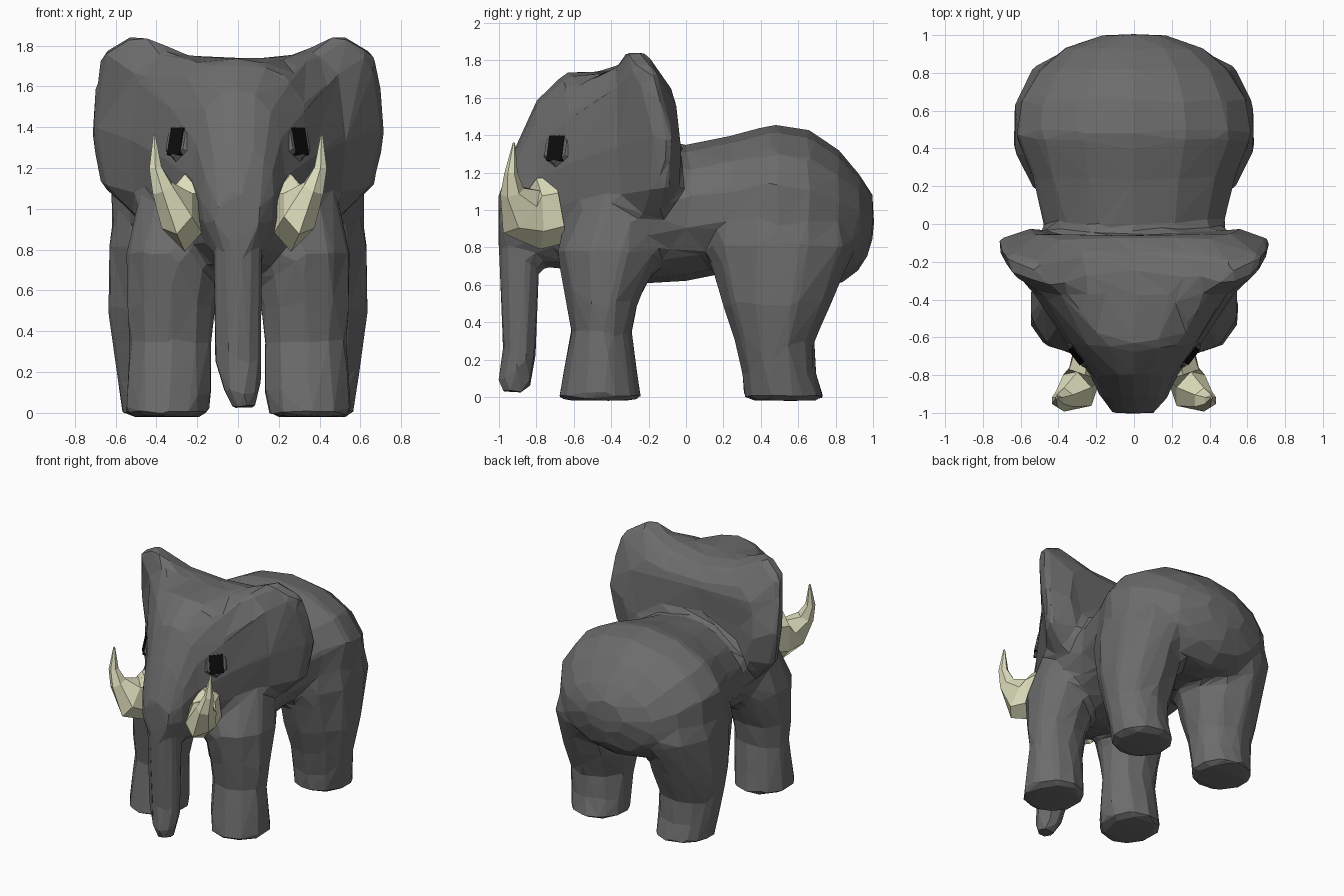
import bpy, bmesh
from math import cos, sin, pi
from mathutils import Vector

if "Cube" in bpy.data.objects:
    bpy.data.objects.remove(bpy.data.objects["Cube"])


def material(name, rgb):
    m = bpy.data.materials.new(name)
    m.diffuse_color = (*rgb, 1)
    m.use_nodes = True
    m.node_tree.nodes["Principled BSDF"].inputs["Base Color"].default_value = m.diffuse_color
    return m


GREY = material("hide_grey", (0.15, 0.15, 0.15))
IVORY = material("ivory", (0.72, 0.72, 0.5))
BLACK = material("eye_black", (0.004, 0.004, 0.004))


def skin(bm, rings):
    """Bridge equal-length rings of points and cap both ends."""
    loops = [[bm.verts.new(p) for p in r] for r in rings]
    n = len(loops[0])
    for a, b in zip(loops, loops[1:]):
        for i in range(n):
            bm.faces.new((a[i], a[(i + 1) % n], b[(i + 1) % n], b[i]))
    bm.faces.new(loops[0])
    bm.faces.new(loops[-1])


def tube(bm, path, sides, axis=None, mirror=1):
    """Elliptical tube; path rows are x, y, z, half-width, half-depth."""
    pts = [Vector(p[:3]) for p in path]
    rings = []
    for i, (c, row) in enumerate(zip(pts, path)):
        t = Vector(axis) if axis else (
            pts[min(i + 1, len(pts) - 1)] - pts[max(i - 1, 0)]).normalized()
        u = (Vector((1, 0, 0)) - t * t.x).normalized()
        v = t.cross(u)
        ring = []
        for k in range(sides):
            a = 2 * pi * (k + 0.5) / sides
            p = c + u * cos(a) * row[3] + v * sin(a) * row[4]
            ring.append((p.x * mirror, p.y, p.z))
        rings.append(ring)
    skin(bm, rings)


def head_ring(y, crown, chin, width, lift, bow):
    """Oval section whose upper corners are lifted into ears."""
    ring = []
    for k in range(16):
        a = 2 * pi * k / 16
        b = min(a, 2 * pi - a)
        z = (crown + chin) / 2 + (crown - chin) / 2 * cos(b)
        z += lift * max(0, sin(1.5 * b)) ** 3
        ring.append((width * sin(a), y - bow * (z - 1.3) ** 2, z))
    return ring


def finish(bm, name, mat):
    bmesh.ops.recalc_face_normals(bm, faces=bm.faces)
    me = bpy.data.meshes.new(name)
    bm.to_mesh(me)
    bm.free()
    me.materials.append(mat)
    ob = bpy.data.objects.new(name, me)
    bpy.context.collection.objects.link(ob)
    return ob


bm = bmesh.new()

# Torso: y, top, bottom, half-width
torso = [(-.58, 1.15, .66, .34), (-.3, 1.3, .60, .49), (0, 1.35, .62, .49),
         (.25, 1.40, .67, .55), (.47, 1.46, .65, .64), (.66, 1.43, .6, .61),
         (.82, 1.32, .6, .51), (.93, 1.19, .68, .38), (1, 1.08, .86, .17)]
tube(bm, [(0, y, (t + b) / 2, w, (t - b) / 2) for y, t, b, w in torso],
     14, (0, 1, 0))

# Legs
front_leg = [(.35, -.46, -.02, .215, .23), (.34, -.46, .1, .22, .205),
             (.33, -.45, .35, .21, .165), (.33, -.45, .5, .225, .19),
             (.31, -.41, .78, .25, .29), (.25, -.33, 1.1, .24, .22)]
rear_leg = [(.36, .525, -.02, .215, .225), (.37, .5, .12, .225, .2),
            (.38, .475, .3, .24, .215), (.375, .485, .5, .275, .295),
            (.365, .51, .82, .28, .41), (.3, .5, 1.15, .28, .32)]
for side in (1, -1):
    for leg in (front_leg, rear_leg):
        tube(bm, leg, 10, (0, 0, 1), side)

# Trunk: y, z, half-width, half-depth
trunk = [(-.89, 1.1, .13, .07), (-.89, .95, .17, .125), (-.89, .8, .13, .12),
         (-.89, .25, .125, .095), (-.91, .1, .095, .1), (-.92, .02, .06, .075)]
tube(bm, [(max(0, .03 - z * .12), y, z, w, d) for y, z, w, d in trunk],
     8, (0, 0, 1))

# Tail
tube(bm, [(0, .93, 1.08, .06, .05), (0, .97, .95, .055, .05),
          (0, .93, .74, .055, .05)], 6, (0, 0, 1))

# Head with flared ears: y, crown, chin, half-width, ear lift, bow
head = [(-.02, 1.6, .93, .55, .18, .45), (-.08, 1.7, .85, .735, .34, .45),
        (-.17, 1.73, .82, .70, .34, .45), (-.37, 1.74, .78, .53, .22, 0),
        (-.64, 1.74, .68, .35, .08, 0), (-.8, 1.59, .7, .23, .03, 0),
        (-.92, 1.32, .75, .18, 0, 0), (-1.005, 1.07, .82, .11, 0, 0)]
skin(bm, [head_ring(*row) for row in head])

# Fuse everything into one faceted hide
body = finish(bm, "body", GREY)
m = body.modifiers.new("fuse", 'REMESH')
m.mode = 'VOXEL'
m.voxel_size = 0.027
m = body.modifiers.new("soften", 'SMOOTH')
m.factor = 0.5
m.iterations = 10
m = body.modifiers.new("facets", 'DECIMATE')
m.ratio = 0.03

# Tusks
tusk = [(.24, -.68, 1, .09, .18), (.26, -.79, .98, .1, .19),
        (.3, -.88, .99, .1, .15), (.37, -.93, 1.1, .06, .065),
        (.405, -.935, 1.2, .035, .035), (.41, -.92, 1.36, .006, .006)]
for side, label in ((1, "right"), (-1, "left")):
    bm = bmesh.new()
    tube(bm, tusk, 6, None, side)
    finish(bm, "tusk_" + label, IVORY)

# Eyes and eyelids, seated on the head surface
dg = bpy.context.evaluated_depsgraph_get()
hide = body.evaluated_get(dg)
for side, label in ((1, "right"), (-1, "left")):
    start = Vector((side * .65, -.93, 1.33))
    target = Vector((side * .265, -.67, 1.33))
    hit, loc, _, _ = hide.ray_cast(start, (target - start).normalized())
    if not hit:
        loc = target
    facing = Vector((side * .78, -.6, .2)).normalized()
    for name, sides, r1, r2, depth, mat in (
            ("eyelid_", 6, .125, .08, .05, GREY),
            ("eye_", 4, .09, .085, .056, BLACK)):
        bm = bmesh.new()
        bmesh.ops.create_cone(bm, cap_ends=True, segments=sides, radius1=r1,
                              radius2=r2, depth=depth)
        if sides == 4:
            for v in bm.verts:
                v.co.x, v.co.y = (v.co.x - v.co.y) * .6, (v.co.x + v.co.y) * .8
        ob = finish(bm, name + label, mat)
        ob.rotation_mode = 'QUATERNION'
        ob.rotation_quaternion = facing.to_track_quat('Z', 'Y')
        ob.location = loc - facing * .015
